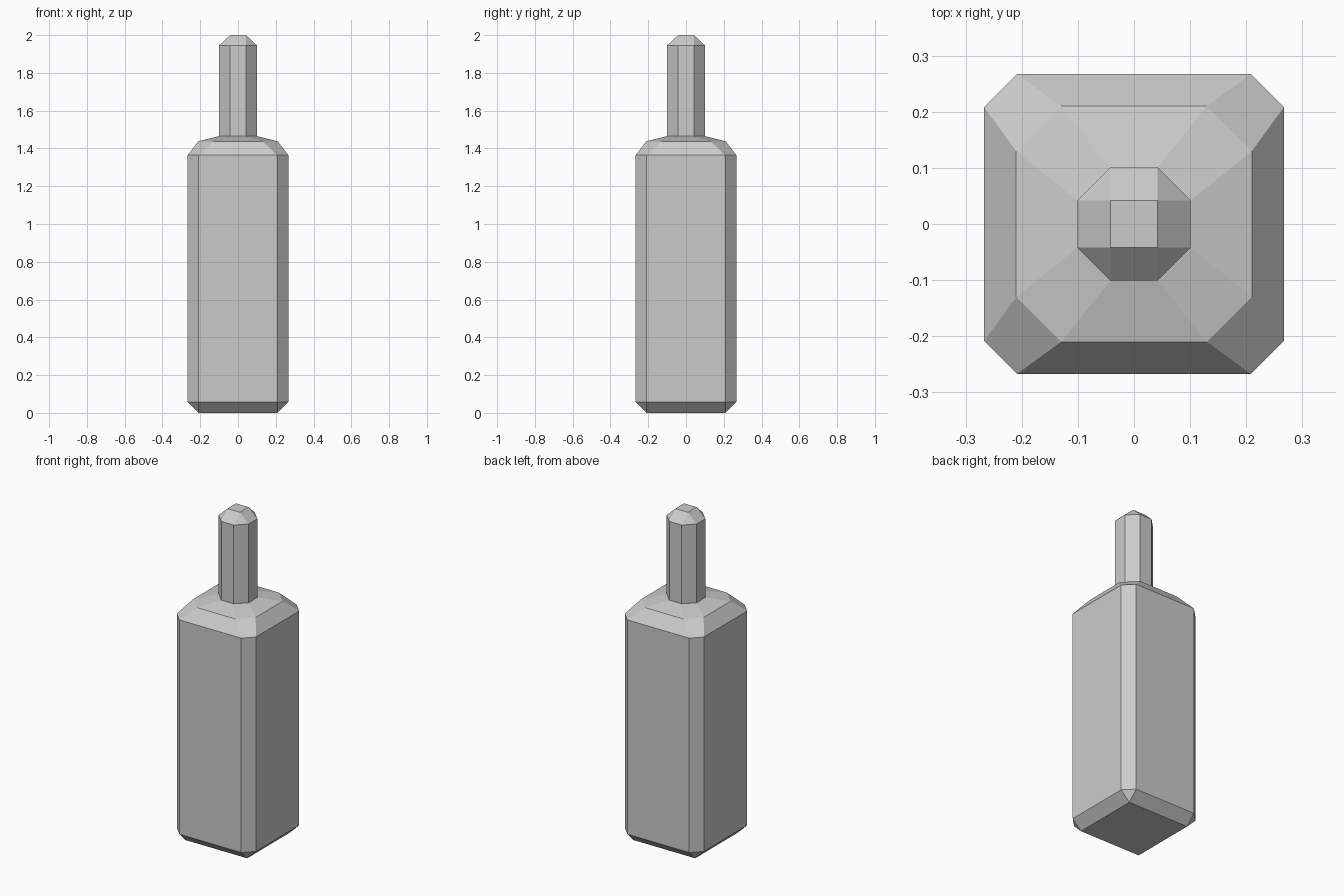
import bpy, bmesh

if "Cube" in bpy.data.objects:
    bpy.data.objects.remove(bpy.data.objects["Cube"])

# (half width, half length of the flat side, height); equal values make a square
PROFILE = [
    (0.208, 0.208, 0.0),     # base
    (0.267, 0.208, 0.058),   # bottom of the body walls
    (0.267, 0.208, 1.364),   # top of the body walls
    (0.21, 0.13, 1.438),     # shoulder edge
    (0.101, 0.042, 1.465),   # foot of the neck
    (0.101, 0.042, 1.945),   # top of the neck walls
    (0.042, 0.042, 2.0),     # flat tip
]


def octagon(bm, w, f, z):
    pts = [(w, -f), (w, f), (f, w), (-f, w), (-w, f), (-w, -f), (-f, -w), (f, -w)]
    return [bm.verts.new((x, y, z)) for x, y in pts]


# Bottle: stacked octagonal rings joined into one closed shell
bm = bmesh.new()
rings = [octagon(bm, *row) for row in PROFILE]
for low, high in zip(rings, rings[1:]):
    for i in range(8):
        j = (i + 1) % 8
        bm.faces.new((low[i], low[j], high[j], high[i]))
bm.faces.new(rings[0][::-1])
bm.faces.new(rings[-1])

# Close the corners of the square rings into single points
bmesh.ops.remove_doubles(bm, verts=bm.verts[:], dist=0.0001)
bmesh.ops.recalc_face_normals(bm, faces=bm.faces[:])

mesh = bpy.data.meshes.new("bottle")
bm.to_mesh(mesh)
bm.free()
bottle = bpy.data.objects.new("bottle", mesh)
bpy.context.collection.objects.link(bottle)
